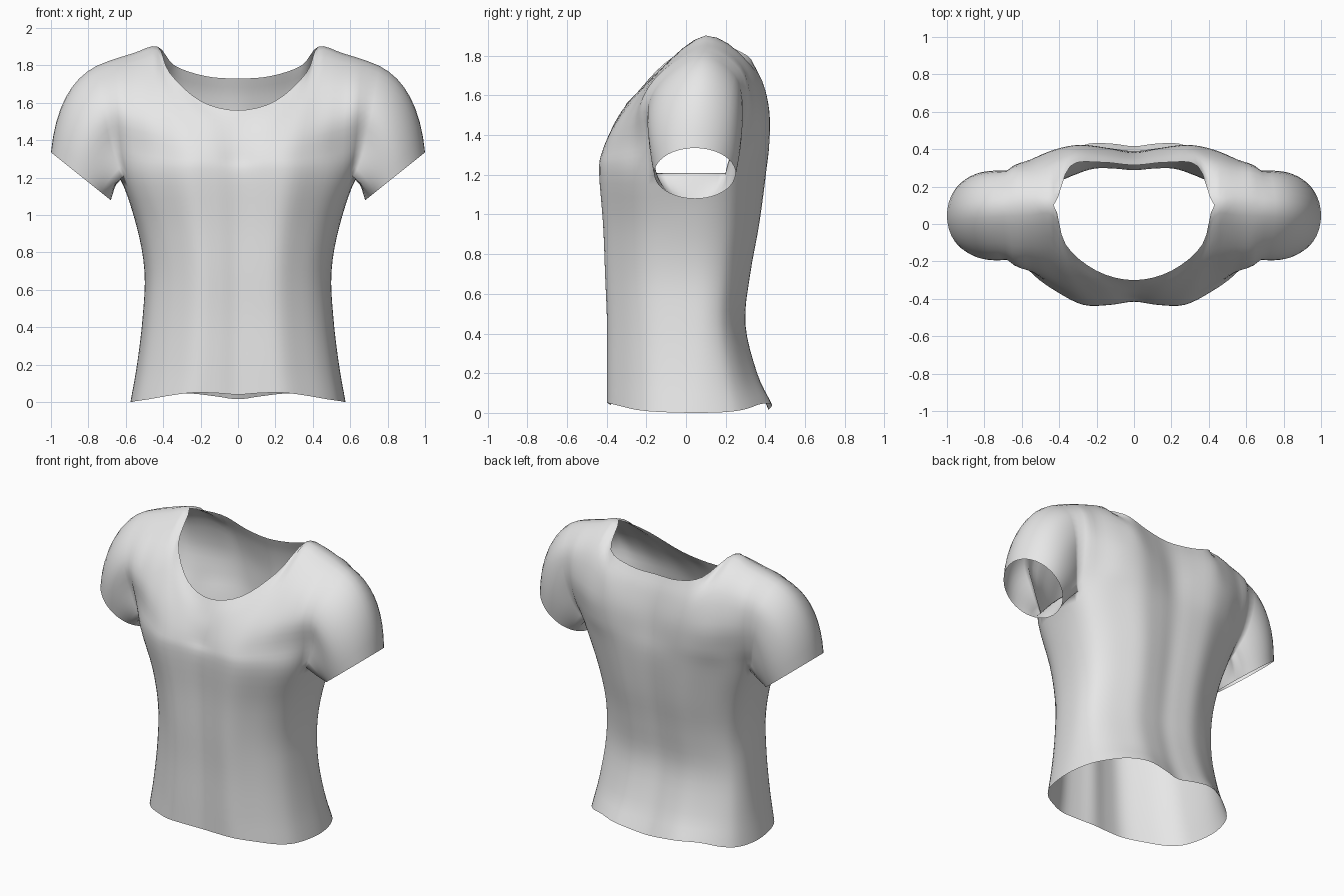
import bpy, bmesh, math
from mathutils import Vector as V

if "Cube" in bpy.data.objects:
    bpy.data.objects.remove(bpy.data.objects["Cube"])

SUB = 4            # spline steps per control span
SLEEVE_RINGS = 9

# Half ring from centre to side seam: (width factor, depth factor, hem lift front, hem lift back)
RING = [(0, .95, .04, .015), (.2, .985, .048, .03), (.42, .985, .05, .045), (.63, .85, .035, .045),
        (.83, .66, .015, .02), (.95, .42, .005, .005), (1, 0, 0, 0)]
# Torso levels: height, half width, front y, back y
TORSO = [(0, .575, -.40, .435), (.2, .54, -.40, .36), (.45, .51, -.40, .30),
         (.7, .50, -.41, .325), (.95, .545, -.42, .37), (1.21, .64, -.44, .405)]
# Chest and back yoke: rows from armpit to neckline / shoulder, centre to armhole
FRONT = [
    [(0, -.395, 1.3), (.13, -.42, 1.31), (.27, -.415, 1.32), (.41, -.345, 1.34), (.53, -.265, 1.36), (.66, -.165, 1.38)],
    [(0, -.37, 1.395), (.15, -.38, 1.42), (.30, -.345, 1.47), (.42, -.29, 1.51), (.54, -.245, 1.54), (.68, -.19, 1.56)],
    [(0, -.335, 1.48), (.175, -.325, 1.52), (.335, -.235, 1.62), (.43, -.13, 1.73), (.55, -.12, 1.73), (.69, -.10, 1.71)],
    [(0, -.30, 1.56), (.2, -.25, 1.61), (.365, -.11, 1.76), (.43, .10, 1.90), (.56, .10, 1.865), (.70, .09, 1.82)]]
BACK = [
    [(0, .385, 1.36), (.13, .405, 1.36), (.28, .42, 1.36), (.42, .385, 1.36), (.54, .325, 1.37), (.66, .255, 1.38)],
    [(0, .375, 1.5), (.14, .40, 1.5), (.29, .42, 1.52), (.42, .395, 1.54), (.55, .345, 1.55), (.68, .285, 1.56)],
    [(0, .35, 1.63), (.155, .37, 1.64), (.315, .385, 1.67), (.43, .31, 1.77), (.55, .28, 1.76), (.69, .25, 1.72)],
    [(0, .315, 1.73), (.175, .33, 1.743), (.34, .31, 1.80), (.43, .10, 1.90), (.56, .10, 1.865), (.70, .09, 1.82)]]


def spline(pts, before, after):
    """Catmull-Rom through pts with given end neighbours."""
    p = [before] + pts + [after]
    out = []
    for i in range(1, len(p) - 2):
        a, b, c, d = p[i - 1:i + 3]
        for k in range(SUB):
            t = k / SUB
            out.append(.5 * (2 * b + (c - a) * t + (2 * a - 5 * b + 4 * c - d) * t ** 2
                             + (3 * b - a - 3 * c + d) * t ** 3))
    return out + [pts[-1].copy()]


def flip(p):
    return V((-p.x, p.y, p.z))


# Control rows: front centre -> side -> back centre
rows = []
for n, (z, w, f, b) in enumerate(TORSO):
    c, lift = .05, 1 if n == 0 else 0
    front = [V((w * x, c + d * (f - c), z + lift * hf)) for x, d, hf, hb in RING]
    back = [V((w * x, c + d * (b - c), z + lift * hb)) for x, d, hf, hb in RING[:-1]]
    rows.append(front + back[::-1])
for n, (f, b) in enumerate(zip(FRONT, BACK)):
    guide = V((.78 if n == 0 else .85, .06, f[-1][2] - .06))     # steers the surface into the sleeve
    rows.append([V(p) for p in f] + [guide] + [V(p) for p in b][::-1])

# Dense grid
wide = [spline(r, flip(r[1]), flip(r[-2])) for r in rows]
last = len(wide[0]) - 1
neck, arm, seam = 3 * SUB, 5 * SUB, 6 * SUB
cols = []
for j in range(last + 1):
    col = [r[j] for r in wide]
    on_shoulder = neck <= j <= last - neck
    after = wide[-2][last - j] if on_shoulder else 2 * col[-1] - col[-2]
    cols.append(spline(col, 2 * col[0] - col[1], after))
top = len(cols[0]) - 1
pit = (len(TORSO) - 1) * SUB
for j in range(neck, arm + 1):                                   # close the shoulder seam
    m = (cols[j][top] + cols[last - j][top]) / 2
    cols[j][top], cols[last - j][top] = m, m.copy()

bm = bmesh.new()


def vert(i, j, cache={}):
    if (i, j) not in cache:
        cache[i, j] = bm.verts.new(cols[j][i])
    return cache[i, j]


# Body, leaving the armhole open
for i in range(top):
    for j in range(last):
        if i >= pit and arm <= j < last - arm:
            continue
        bm.faces.new([vert(i, j), vert(i, j + 1), vert(i + 1, j + 1), vert(i + 1, j)])

# Armhole loop halves, from underarm to shoulder
half_f = [vert(pit, j) for j in range(seam, arm, -1)] + [vert(i, arm) for i in range(pit, top + 1)]
half_b = [vert(pit, j) for j in range(seam, last - arm)] + [vert(i, last - arm) for i in range(pit, top + 1)]


def sleeve_half(loop, side):
    """Loft from the armhole to the tilted oval cuff."""
    length = [0]
    for a, b in zip(loop, loop[1:]):
        length.append(length[-1] + (b.co - a.co).length)
    strips = []
    for v, l in zip(loop, length):
        th = math.pi * (1 - l / length[-1])
        up, out = math.cos(th), math.sin(th)
        q = V((.84 + .16 * up, .045 + side * .205 * out, 1.207 + .128 * up))
        high = ((1 + up) / 2) ** 1.5
        ctrl = (v.co + q) / 2 + high * V((.11, 0, .16)) + V((0, side * .03 * out, 0))
        strip = [v]
        for k in range(1, SLEEVE_RINGS + 1):
            t = k / SLEEVE_RINGS
            strip.append(bm.verts.new((1 - t) ** 2 * v.co + 2 * t * (1 - t) * ctrl + t * t * q))
        strips.append(strip)
    for a, b in zip(strips, strips[1:]):
        for k in range(SLEEVE_RINGS):
            bm.faces.new([a[k], b[k], b[k + 1], a[k + 1]])


sleeve_half(half_f, -1)
sleeve_half(half_b, 1)

bmesh.ops.remove_doubles(bm, verts=bm.verts, dist=.0005)
bmesh.ops.recalc_face_normals(bm, faces=bm.faces)
# make sure normals point outwards, judged on the front of the belly
bm.faces.ensure_lookup_table()
probe = min(bm.faces, key=lambda f: (f.calc_center_median() - V((.1, -.4, .6))).length)
if probe.normal.y > 0:
    bmesh.ops.reverse_faces(bm, faces=bm.faces)
for f in bm.faces:
    f.smooth = True

mesh = bpy.data.meshes.new("shirt")
bm.to_mesh(mesh)
bm.free()
shirt = bpy.data.objects.new("shirt", mesh)
bpy.context.collection.objects.link(shirt)

# Plain cloth
cloth = bpy.data.materials.new("light grey cloth")
cloth.diffuse_color = (.8, .8, .8, 1)
cloth.use_nodes = True
cloth.node_tree.nodes["Principled BSDF"].inputs["Base Color"].default_value = cloth.diffuse_color
mesh.materials.append(cloth)

mirror = shirt.modifiers.new("mirror", 'MIRROR')
mirror.use_clip = True
mirror.merge_threshold = .001
